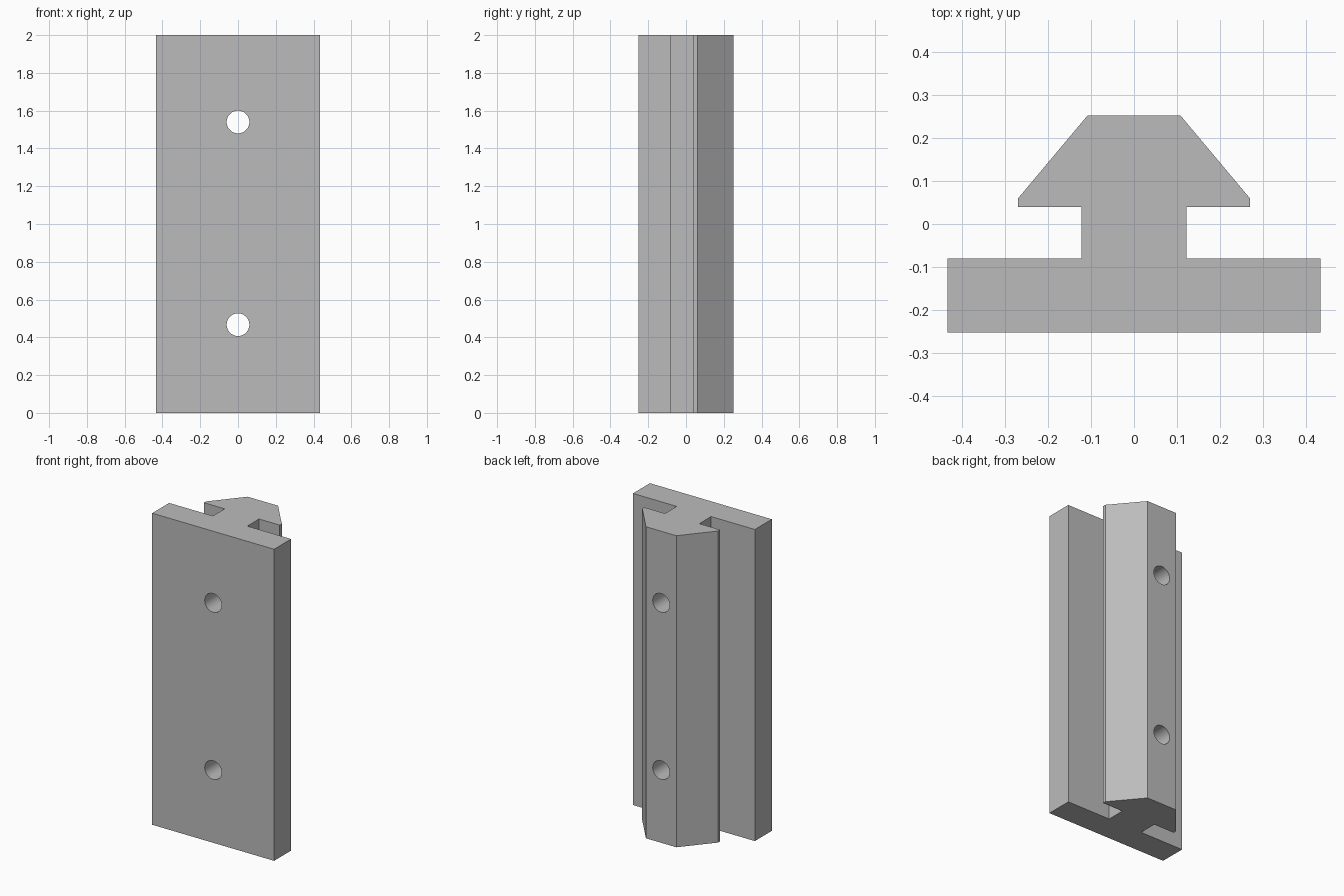
import bpy, bmesh, math
from mathutils import Matrix

if "Cube" in bpy.data.objects:
    bpy.data.objects.remove(bpy.data.objects["Cube"])

grey = bpy.data.materials.new("plain grey")
grey.diffuse_color = (0.5, 0.5, 0.5, 1)
grey.use_nodes = True
grey.node_tree.nodes["Principled BSDF"].inputs["Base Color"].default_value = grey.diffuse_color

HEIGHT = 2.0
HOLE_RADIUS = 0.06
HOLE_HEIGHTS = (0.467, 1.54)


def make_object(name, bm):
    bmesh.ops.recalc_face_normals(bm, faces=bm.faces)
    mesh = bpy.data.meshes.new(name)
    bm.to_mesh(mesh)
    bm.free()
    mesh.materials.append(grey)
    obj = bpy.data.objects.new(name, mesh)
    bpy.context.collection.objects.link(obj)
    return obj


# Rail: mirrored half profile (flat plate, neck, tapered head) extruded upward
half = [(0.433, -0.252), (0.433, -0.08), (0.122, -0.08), (0.122, 0.039),
        (0.269, 0.039), (0.269, 0.06), (0.108, 0.252)]
outline = half + [(-x, y) for x, y in reversed(half)]
bm = bmesh.new()
base = bm.faces.new([bm.verts.new((x, y, 0)) for x, y in outline])
result = bmesh.ops.extrude_face_region(bm, geom=[base], use_keep_orig=True)
top = [v for v in result["geom"] if isinstance(v, bmesh.types.BMVert)]
bmesh.ops.translate(bm, verts=top, vec=(0, 0, HEIGHT))
rail = make_object("mounting_rail", bm)

# Screw holes: cylinders running front to back
bm = bmesh.new()
for z in HOLE_HEIGHTS:
    bmesh.ops.create_cone(
        bm, cap_ends=True, segments=48, radius1=HOLE_RADIUS,
        radius2=HOLE_RADIUS, depth=1.0,
        matrix=Matrix.Translation((0, 0, z)) @ Matrix.Rotation(math.pi / 2, 4, "X"))
cutter = make_object("screw_hole_cutter", bm)
cutter.hide_render = True
cutter.hide_set(True)

cut = rail.modifiers.new("screw_holes", "BOOLEAN")
cut.operation = "DIFFERENCE"
cut.solver = "EXACT"
cut.object = cutter

# Apply the cut, remove the cutter, smooth only the hole walls
bpy.context.view_layer.objects.active = rail
rail.select_set(True)
bpy.ops.object.modifier_apply(modifier=cut.name)
bpy.data.objects.remove(cutter)
bpy.ops.object.shade_smooth_by_angle(angle=math.radians(20))
